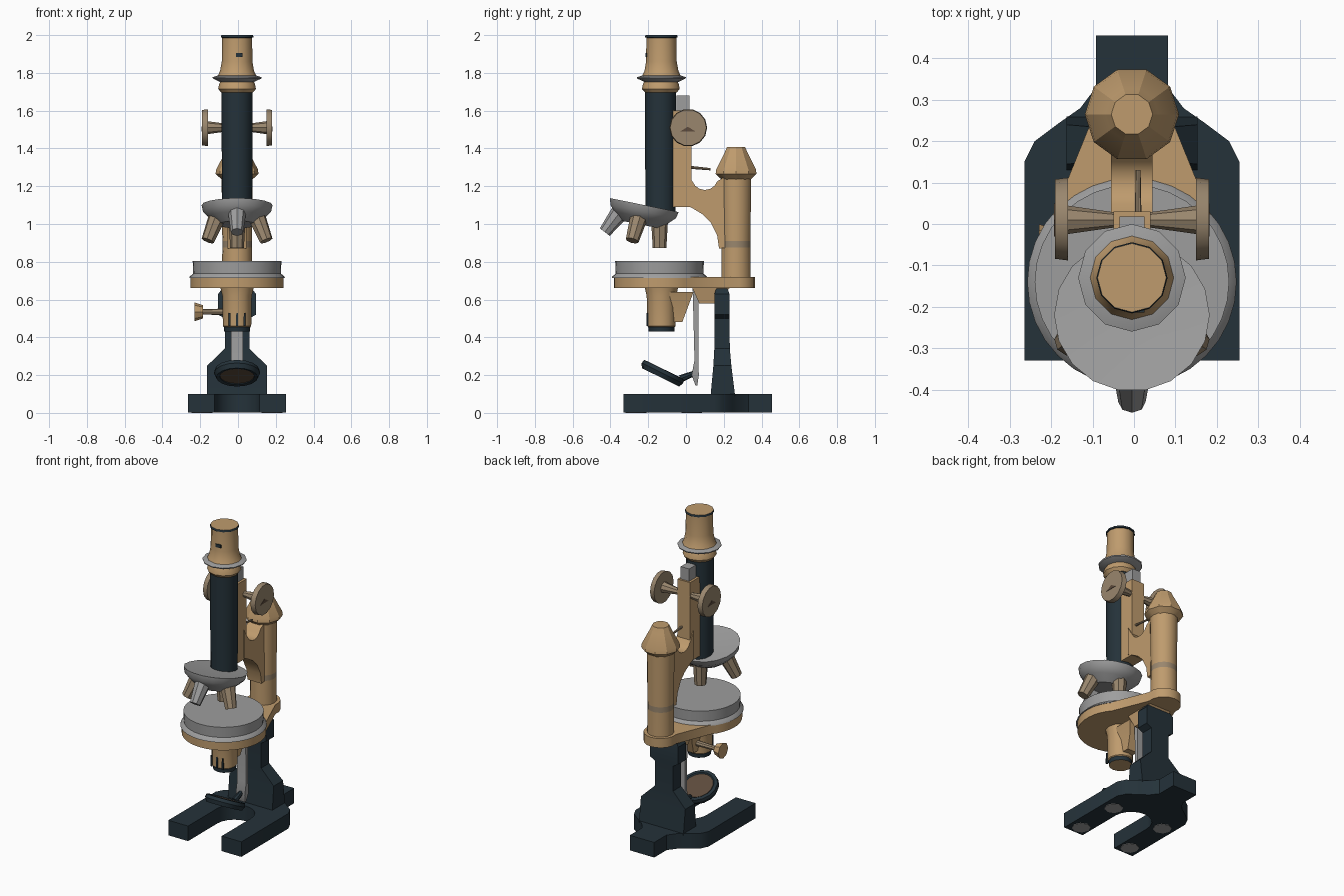
import bpy, bmesh, math
from mathutils import Vector, Matrix

if "Cube" in bpy.data.objects:
    bpy.data.objects.remove(bpy.data.objects["Cube"])

X0 = -0.005  # shared centre line


def material(name, rgb):
    m = bpy.data.materials.new(name)
    m.use_nodes = True
    m.diffuse_color = (*rgb, 1)
    bsdf = next(n for n in m.node_tree.nodes if n.type == "BSDF_PRINCIPLED")
    bsdf.inputs["Base Color"].default_value = (*rgb, 1)
    return m


IRON = material("dark_blue_iron", (0.018, 0.032, 0.042))
BRASS = material("brass", (0.52, 0.33, 0.155))
STEEL = material("grey_steel", (0.34, 0.34, 0.34))
AGED = material("aged_brass", (0.32, 0.24, 0.155))
BROWN = material("mirror_brown", (0.11, 0.07, 0.045))


def loft(name, sections, mat, bands=None, matrix=None):
    """Skin closed rings of equal length; bands gives {segment: material}."""
    bm = bmesh.new()
    rings = [[bm.verts.new(p) for p in s] for s in sections]
    mats = [mat]
    bm.faces.new(rings[0])
    for i, (a, b) in enumerate(zip(rings, rings[1:])):
        m = (bands or {}).get(i, mat)
        if m not in mats:
            mats.append(m)
        for j in range(len(a)):
            k = (j + 1) % len(a)
            bm.faces.new((a[j], a[k], b[k], b[j])).material_index = mats.index(m)
    bm.faces.new(rings[-1])
    bmesh.ops.recalc_face_normals(bm, faces=bm.faces)
    me = bpy.data.meshes.new(name)
    bm.to_mesh(me)
    bm.free()
    for m in mats:
        me.materials.append(m)
    ob = bpy.data.objects.new(name, me)
    bpy.context.collection.objects.link(ob)
    ob.matrix_world = Matrix.Translation((X0, 0, 0)) @ (matrix or Matrix())
    bpy.ops.object.select_all(action="DESELECT")
    ob.select_set(True)
    bpy.context.view_layer.objects.active = ob
    bpy.ops.object.shade_smooth_by_angle(angle=math.radians(32))
    return ob


def arc(cx, cy, r, a0, a1, n):
    angles = [math.radians(a0 + (a1 - a0) * i / n) for i in range(n + 1)]
    return [(cx + r * math.cos(a), cy + r * math.sin(a)) for a in angles]


def lathe(name, profile, mat, y=0, n=12, bands=None, matrix=None):
    rings = [[(px, py, z) for px, py in arc(0, 0, r, 0, 360, n)[:-1]] for r, z in profile]
    return loft(name, rings, mat, bands, matrix or Matrix.Translation((0, y, 0)))


def rod(name, p0, p1, r0, r1, mat, n=8):
    p0, p1 = Vector(p0), Vector(p1)
    d = p1 - p0
    mx = Matrix.Translation(p0) @ d.to_track_quat("Z", "Y").to_matrix().to_4x4()
    return lathe(name, [(r0, 0), (r1, d.length)], mat, n=n, matrix=mx)


def blocks(name, levels, mat):
    """Stack of rectangular sections: z, half width, y front, y back."""
    return loft(name, [[(-w, a, z), (w, a, z), (w, b, z), (-w, b, z)]
                       for z, w, a, b in levels], mat)


def slab(name, outline, z0, z1, mat):
    return loft(name, [[(x, y, z) for x, y in outline] for z in (z0, z1)], mat)


# Horseshoe foot with rear tongue, and pads beneath
side = [(0.26, -0.33), (0.26, 0.15), (0.235, 0.2), (0.175, 0.245),
        (0.125, 0.28), (0.087, 0.33), (0.087, 0.455)]
foot = side + [(-x, y) for x, y in reversed(side)]
foot += [(-0.12, -0.33)] + arc(0, -0.03, 0.12, 180, 0, 10) + [(0.12, -0.33)]
slab("foot", foot, 0.003, 0.1, IRON)
for s in (-1, 1):
    for px, py in ((0.185, -0.265), (0.185, 0.03)):
        slab("foot_pad", arc(s * px, py, 0.055, 0, 315, 7), 0, 0.005, STEEL)

# Iron column and stage bracket
blocks("column", [(0.09, 0.158, 0.13, 0.26), (0.25, 0.158, 0.145, 0.24),
                  (0.34, 0.065, 0.15, 0.232), (0.5, 0.065, 0.15, 0.23),
                  (0.52, 0.1, 0.15, 0.23), (0.63, 0.1, 0.15, 0.23),
                  (0.67, 0.07, 0.165, 0.215)], IRON)
blocks("stage_bracket", [(0.58, 0.06, 0.07, 0.155), (0.67, 0.08, 0.03, 0.24)], BRASS)

# Stage plate reaching back to the pillar, and round stage on it
plate = arc(0, -0.135, 0.247, 140, 400, 28) + arc(0, 0.265, 0.1, -10, 190, 10)
slab("stage_plate", plate, 0.66, 0.72, BRASS)
lathe("round_stage", [(0.253, 0.715), (0.25, 0.722), (0.232, 0.738), (0.235, 0.805)],
      STEEL, y=-0.14, n=32)

# Pillar and its conical cap
lathe("pillar", [(0.08, 0.7), (0.078, 0.875), (0.078, 0.91), (0.082, 1.25)],
      BRASS, y=0.265, n=14, bands={1: AGED})
lathe("pillar_cap", [(0.08, 1.235), (0.114, 1.265), (0.11, 1.29), (0.065, 1.375),
                     (0.05, 1.408)], BRASS, y=0.265, n=10)

# Curved arm between pillar and slide
arm = [(0.0, 1.1), (0.0, 1.28), (0.03, 1.23)]
arm += arc(0.1, 1.25, 0.07, 200, 340, 6)
arm += [(0.22, 1.26), (0.25, 0.88), (0.175, 0.87), (0.165, 0.94),
        (0.13, 1.01), (0.09, 1.05), (0.04, 1.08)]
loft("arm", [[(x, y, z) for y, z in arm] for x in (-0.05, 0.05)], BRASS)
blocks("slide", [(1.09, 0.045, -0.07, 0.03), (1.6, 0.045, -0.07, 0.03)], BRASS)
blocks("rack", [(1.58, 0.03, -0.05, 0.018), (1.68, 0.03, -0.05, 0.018)], STEEL)
rod("clamp_pin", (0.015, 0.02, 1.3), (0.015, 0.13, 1.29), 0.008, 0.006, AGED)

# Focus wheels with triangular recess plates
for s in (-1, 1):
    rod("focus_shaft", (s * 0.04, 0.01, 1.51), (s * 0.16, 0.01, 1.51), 0.018, 0.035, AGED)
    rod("focus_wheel", (s * 0.155, 0.012, 1.51), (s * 0.186, 0.012, 1.51),
        0.1, 0.096, AGED, 14)
    tri = [(-0.03, 1.49), (0.05, 1.49), (0.01, 1.515)]
    loft("wheel_recess", [[(s * x, y, z) for y, z in tri] for x in (0.18, 0.188)], BROWN)

# Body tube, collar and eyepiece
lathe("body_tube", [(0.08, 1.05), (0.082, 1.7)], IRON, y=-0.135)
lathe("collar", [(0.083, 1.695), (0.1, 1.715), (0.095, 1.74), (0.085, 1.76)],
      BRASS, y=-0.133)
lathe("flange", [(0.09, 1.752), (0.128, 1.77), (0.13, 1.777), (0.09, 1.79)],
      STEEL, y=-0.13)
lathe("eyepiece", [(0.104, 1.78), (0.09, 1.81), (0.081, 1.86), (0.08, 1.986),
                   (0.086, 1.988), (0.086, 1.995), (0.083, 2.0)],
      BRASS, y=-0.13, bands={3: IRON, 4: IRON, 5: IRON})
loft("eyepiece_mark", [[(x, y, z) for x, z in ((-0.005, 1.885), (0.03, 1.885),
                                                (0.03, 1.905), (-0.005, 1.905))]
                       for y in (-0.214, -0.206)], IRON)

# Tilted revolving nosepiece with four objectives
tilt = Matrix.Translation((0, -0.22, 1.1)) @ Matrix.Rotation(-0.2, 4, "X")
lathe("nosepiece", [(0.1, -0.105), (0.15, -0.065), (0.18, -0.035), (0.188, 0), (0.08, -0.006)],
      STEEL, n=18, matrix=tilt)
rod("objective_in_use", (0, -0.14, 1.04), (0, -0.14, 0.873), 0.046, 0.036, AGED)
rod("objective_front", (0, -0.34, 1.075), (0, -0.43, 0.957), 0.05, 0.033, STEEL)
for s in (-1, 1):
    rod("objective_side", (s * 0.1, -0.245, 1.05), (s * 0.155, -0.285, 0.912),
        0.048, 0.035, AGED)

# Condenser under the stage with its side knob
lathe("condenser", [(0.068, 0.43), (0.07, 0.455), (0.075, 0.46), (0.078, 0.62), (0.09, 0.67)],
      BRASS, y=-0.13, bands={0: IRON})
for a in (-0.05, 0, 0.05):
    blocks("condenser_slot", [(0.46, 0.006, -0.209, -0.202), (0.53, 0.004, -0.209, -0.202)],
           IRON).location.x += a * 0.8
blocks("condenser_mount", [(0.48, 0.035, -0.1, -0.02), (0.56, 0.045, -0.1, 0.01),
                           (0.64, 0.07, -0.1, 0.04)], BRASS)
rod("knob_shaft", (-0.04, -0.05, 0.535), (-0.19, -0.05, 0.535), 0.018, 0.014, AGED)
rod("knob", (-0.18, -0.05, 0.535), (-0.225, -0.05, 0.535), 0.035, 0.05, BRASS)

# Mirror post and tilted two-sided mirror
blocks("mirror_post", [(0.145, 0.02, 0.05, 0.06), (0.2, 0.032, 0.03, 0.068),
                       (0.28, 0.032, 0.045, 0.065), (0.67, 0.032, 0.035, 0.065)], STEEL)
rod("mirror_pivot", (0, -0.03, 0.18), (0, 0.045, 0.21), 0.02, 0.014, IRON)
tip = Matrix.Translation((0, -0.125, 0.21)) @ Matrix.Rotation(-0.46, 4, "X")
lathe("mirror", [(0.09, -0.014), (0.092, -0.02), (0.11, -0.024), (0.122, 0), (0.118, 0.02),
                 (0.098, 0.022), (0.09, 0.014)], IRON, n=16, matrix=tip)
for z in (-0.016, 0.013):
    lathe("mirror_glass", [(0.091, z), (0.091, z + 0.004)], BROWN, n=16, matrix=tip)
